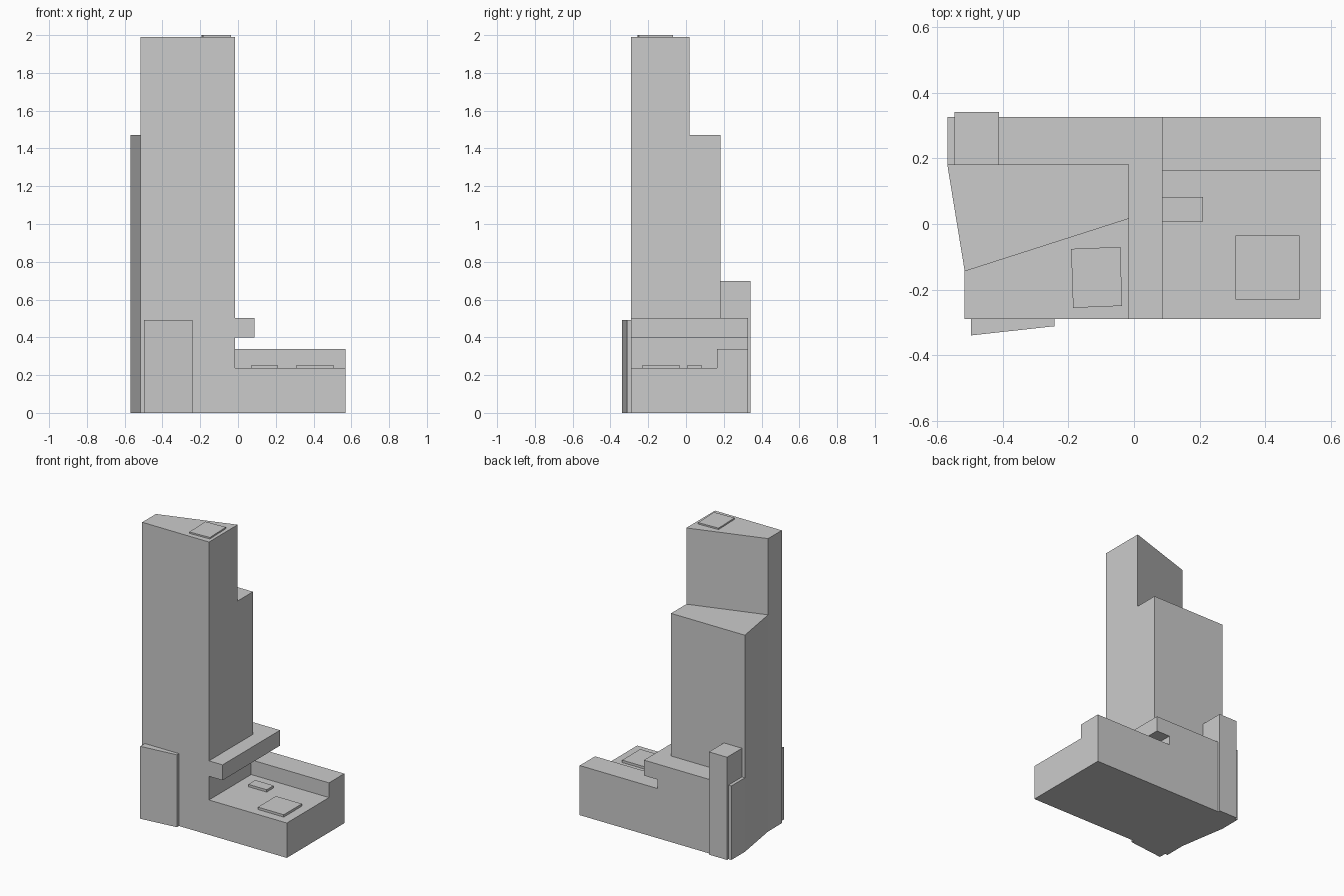
import bpy
import bmesh

if "Cube" in bpy.data.objects:
    bpy.data.objects.remove(bpy.data.objects["Cube"])


def prism(name, outline, z0, z1):
    """Extrude a plan outline from z0 up to z1."""
    bm = bmesh.new()
    low = bm.faces.new([bm.verts.new((x, y, z0)) for x, y in outline])
    ext = bmesh.ops.extrude_face_region(bm, geom=[low], use_keep_orig=True)
    for v in ext["geom"]:
        if isinstance(v, bmesh.types.BMVert):
            v.co.z = z1
    bmesh.ops.recalc_face_normals(bm, faces=bm.faces)
    mesh = bpy.data.meshes.new(name)
    bm.to_mesh(mesh)
    bm.free()
    obj = bpy.data.objects.new(name, mesh)
    bpy.context.collection.objects.link(obj)
    return obj


def box(name, x0, x1, y0, y1, z0, z1):
    return prism(name, [(x0, y0), (x1, y0), (x1, y1), (x0, y1)], z0, z1)


# Shared plan lines
EAST, WEST, FRONT, BACK = 0.57, -0.57, -0.29, 0.327
CORE, MID = -0.015, 0.182
split = [(CORE, 0.018), (-0.517, -0.143)]

# Tall front tower and lower rear tower, meeting on a slanted line
prism("tall_tower", [(-0.517, FRONT), (CORE, FRONT)] + split, 0, 1.99)
prism("lower_tower", [split[1], split[0], (CORE, MID), (WEST, MID)], 0, 1.472)

# Podium with its raised back strip
box("podium", CORE, EAST, FRONT, 0.163, 0, 0.237)
box("podium_back_strip", CORE, EAST, 0.163, BACK, 0, 0.337)

# Rear wing and the overhanging slab
box("rear_wing", WEST, CORE, MID, BACK, 0, 0.503)
box("overhang_slab", CORE, 0.087, FRONT, BACK, 0.398, 0.503)

# Rear shaft and angled front panel
box("rear_shaft", -0.548, -0.412, MID, 0.342, 0, 0.698)
prism("front_panel", [(-0.497, FRONT), (-0.497, -0.34), (-0.242, -0.312), (-0.242, FRONT)], 0, 0.492)

# Roof boxes
box("small_roof_box", 0.072, 0.21, 0.008, 0.083, 0.237, 0.253)
box("large_roof_box", 0.31, 0.505, -0.23, -0.035, 0.237, 0.253)
prism("tower_roof_box", [(-0.186, -0.256), (-0.036, -0.25), (-0.042, -0.07), (-0.192, -0.076)], 1.99, 2.0)
